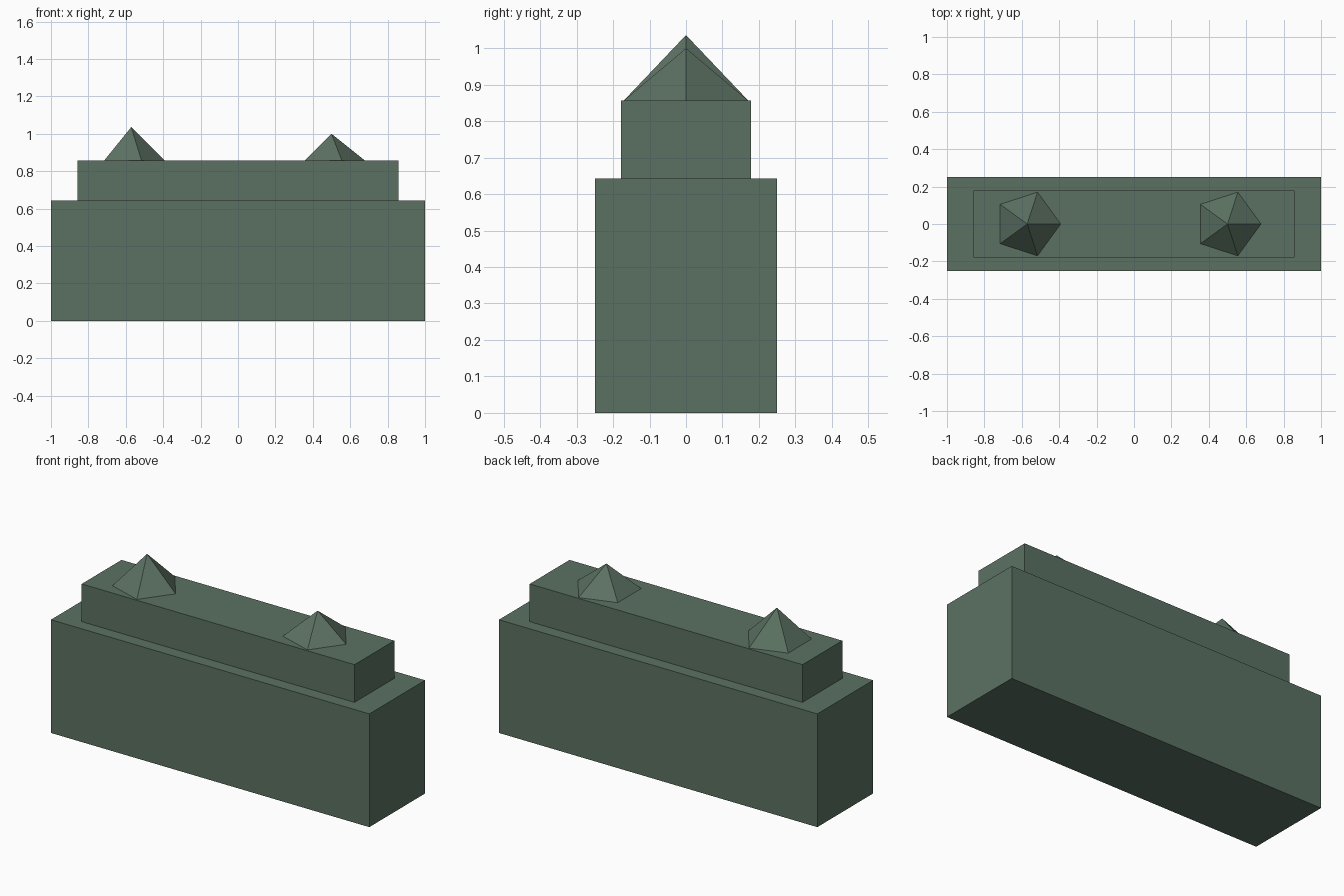
import bpy

cube = bpy.data.objects.get("Cube")
if cube:
    bpy.data.objects.remove(cube, do_unlink=True)

# Single muted green for the whole model
green = bpy.data.materials.new("muted_green")
green.use_nodes = True
colour = (0.105, 0.165, 0.122, 1)
green.diffuse_color = colour
green.node_tree.nodes["Principled BSDF"].inputs["Base Color"].default_value = colour


def finish(name):
    obj = bpy.context.object
    obj.name = name
    obj.data.materials.append(green)


def block(name, size, bottom):
    bpy.ops.mesh.primitive_cube_add(size=1, location=(0, 0, bottom + size[2] / 2))
    bpy.context.object.scale = size
    bpy.ops.object.transform_apply(location=False, rotation=False, scale=True)
    finish(name)


def spike(name, x, height, bottom):
    # Five-sided pyramid with one corner pointing to +x
    bpy.ops.mesh.primitive_cone_add(vertices=5, radius1=0.179, radius2=0, depth=height,
                                    location=(x, 0, bottom + height / 2))
    obj = bpy.context.object
    obj.rotation_euler.z = -1.5707963
    bpy.ops.object.transform_apply(location=False, rotation=True, scale=False)
    finish(name)


# Stepped body
block("lower_block", (2, 0.5, 0.643), 0)
block("upper_block", (1.714, 0.357, 0.214), 0.643)

# Roof spikes, the right one slightly taller
spike("right_spike", -0.571, 0.179, 0.857)
spike("left_spike", 0.5, 0.143, 0.857)
